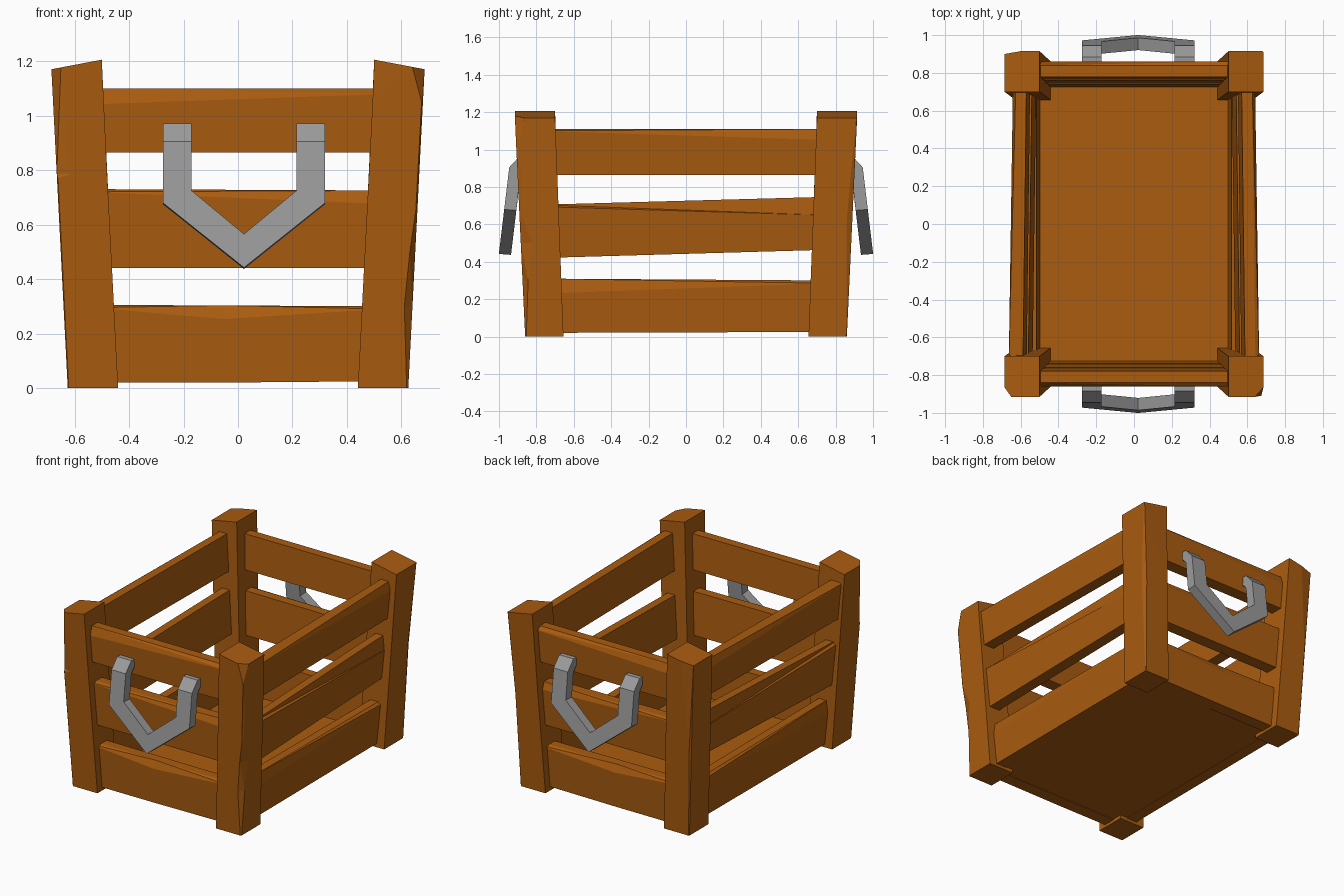
import bpy, bmesh

if "Cube" in bpy.data.objects:
    bpy.data.objects.remove(bpy.data.objects["Cube"])


def material(name, rgb):
    m = bpy.data.materials.new(name)
    m.diffuse_color = (*rgb, 1)
    m.use_nodes = True
    m.node_tree.nodes["Principled BSDF"].inputs["Base Color"].default_value = m.diffuse_color
    return m


WOOD = material("orange wood", (0.402, 0.107, 0.005))
METAL = material("grey metal", (0.33, 0.33, 0.33))


def loft(name, rings, mat):
    """Join equal-sized rings of points into a closed solid."""
    bm = bmesh.new()
    rows = [[bm.verts.new(p) for p in ring] for ring in rings]
    n = len(rows[0])
    for a, b in zip(rows, rows[1:]):
        for i in range(n):
            j = (i + 1) % n
            bm.faces.new((a[i], a[j], b[j], b[i]))
    bm.faces.new(rows[0][::-1])
    bm.faces.new(rows[-1])
    bmesh.ops.remove_doubles(bm, verts=bm.verts, dist=0.0005)
    bmesh.ops.triangulate(bm, faces=[f for f in bm.faces if len(f.verts) == 4])
    bmesh.ops.recalc_face_normals(bm, faces=bm.faces)
    me = bpy.data.meshes.new(name)
    bm.to_mesh(me)
    bm.free()
    me.materials.append(mat)
    ob = bpy.data.objects.new(name, me)
    bpy.context.collection.objects.link(ob)
    return ob


# Leaning corner posts; cuts are (height, chamfer x, chamfer y) on the outer corner
def post(name, sx, sy, cuts):
    rings = []
    for z, cx, cy in cuts:
        t = z / 1.17
        x0, x1 = 0.44 + 0.06 * t, 0.625 + 0.06 * t
        y0, y1 = 0.655 + 0.045 * t, 0.86 + 0.055 * t
        pts = [(x0, y0), (x1, y0), (x1, y1 - cy), (x1 - cx, y1), (x0, y1)]
        top = 0.035 if z == 1.17 else 0          # sloped top
        rings.append([(sx * x, sy * y, z + top * (x1 - x) / (x1 - x0)) for x, y in pts])
    loft(name, rings, WOOD)


post("front_right_post", 1, -1, [(0, .006, .006), (.3, .03, .03), (.5, .02, .06),
                                 (.65, .006, .01), (1.05, .005, .02), (1.17, .045, .05)])
post("front_left_post", -1, -1, [(0, .004, .004), (.77, .004, .004), (.785, .05, .01), (1.17, .035, .05)])
post("back_right_post", 1, 1, [(0, .004, .004), (.63, .015, .03), (1.17, .004, .004)])
post("back_left_post", -1, 1, [(0, .004, .004), (.6, .01, .01), (1.17, .085, .015)])


# Slats: each end is (position along, bottom, top, chamfer drop, outward shift)
def slat(name, ends, centre, slope, half, place):
    rings = []
    for u, z0, z1, drop, shift in ends:
        def off(z, side):
            return centre + slope * z + shift + side * half
        prof = [(off(z0, -1), z0), (off(z0, 1), z0), (off(z1 - drop, 1), z1 - drop),
                (off(z1, .45), z1), (off(z1, -1), z1)]
        rings.append([place(u, d, z) for d, z in prof])
    loft(name, rings, WOOD)


end_slats = {"lower": [(-.53, .02, .305, .01, 0), (-.05, .02, .303, .05, 0), (.53, .025, .30, .01, 0)],
             "middle": [(-.55, .44, .73, .01, 0), (.55, .44, .725, .05, 0)],
             "upper": [(-.57, .865, 1.10, .06, 0), (.57, .865, 1.10, .02, 0)]}
side_slats = {"lower": [(-.75, .02, .31, .08, 0), (.75, .025, .30, .015, 0)],
              "middle": [(-.78, .42, .705, .01, .012), (.78, .465, .748, .1, -.012)],
              "upper": [(-.8, .865, 1.11, .01, .008), (.8, .865, 1.11, .06, -.012)]}
for level in end_slats:
    for word, s in (("front", -1), ("back", 1)):
        slat(f"{word}_{level}_slat", end_slats[level], .765, .05, .042,
             lambda u, d, z: (u, s * d, z))
    for word, s in (("left", -1), ("right", 1)):
        slat(f"{word}_{level}_slat", side_slats[level], .53, .08, .038,
             lambda u, d, z: (s * d, u, z))

# Floor board
loft("floor", [[(x, y, z) for x, y in ((-.53, -.77), (.53, -.77), (.53, .77), (-.53, .77))]
               for z in (.025, .06)], WOOD)


# Hooked V-shaped handles at front and back
def handle(name, sy):
    def face_y(z):
        return .945 + (.905 - z) * .12

    def section(xo, xi, front, back):
        # front and back: (y, z) at the outer edge, then at the inner edge
        return [(xo, *front[0]), (xi, *front[1]), (xi, *back[1]), (xo, *back[0])]

    def bend(xo, xi, zo, zi):
        return section(xo, xi, [(face_y(zo), zo), (face_y(zi), zi)],
                       [(face_y(zo) - .065, zo - .005), (face_y(zi) - .065, zi - .005)])

    half = [section(-.298, -.193, [f] * 2, [b] * 2) for f, b in
            (((.82, .97), (.82, .91)), ((.885, .97), (.86, .91)), ((.945, .905), (.885, .88)))]
    half.append(bend(-.298, -.193, .68, .725))
    other = [[(-x, y, z) for x, y, z in r] for r in half[::-1]]
    rings = half + [bend(0, 0, .442, .565)] + other
    loft(name, [[(x + .022, sy * y, z) for x, y, z in r] for r in rings], METAL)


handle("front_handle", -1)
handle("back_handle", 1)
